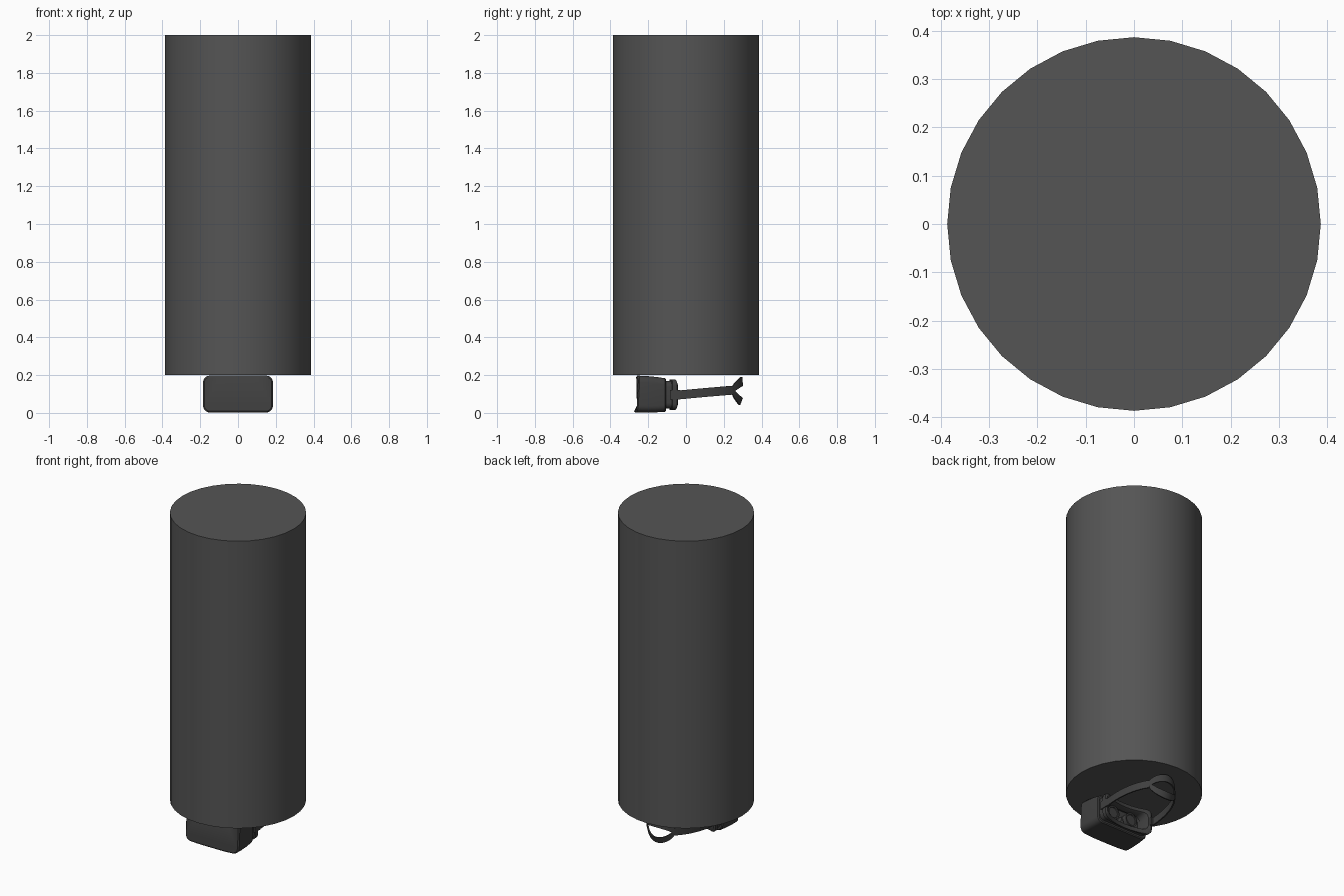
import bpy, bmesh, math
from mathutils import Vector

if "Cube" in bpy.data.objects:
    bpy.data.objects.remove(bpy.data.objects["Cube"])


def material(name, v):
    m = bpy.data.materials.new(name)
    m.diffuse_color = (v, v, v, 1)
    m.use_nodes = True
    m.node_tree.nodes["Principled BSDF"].inputs["Base Color"].default_value = m.diffuse_color
    return m


DARK = material("dark_grey", 0.09)
BLACK = material("black", 0.05)


def loft(name, rings, mat, caps=True, loop=False, smooth=35):
    """Skin a list of closed rings into one object."""
    bm = bmesh.new()
    vs = [[bm.verts.new(p) for p in r] for r in rings]
    n = len(rings[0])
    pairs = list(zip(vs, vs[1:])) + ([(vs[-1], vs[0])] if loop else [])
    for a, b in pairs:
        for i in range(n):
            bm.faces.new((a[i], a[(i + 1) % n], b[(i + 1) % n], b[i]))
    if caps and not loop:
        bm.faces.new(vs[0])
        bm.faces.new(vs[-1])
    bmesh.ops.recalc_face_normals(bm, faces=bm.faces)
    me = bpy.data.meshes.new(name)
    bm.to_mesh(me)
    bm.free()
    ob = bpy.data.objects.new(name, me)
    bpy.context.collection.objects.link(ob)
    me.materials.append(mat)
    bpy.context.view_layer.objects.active = ob
    ob.select_set(True)
    bpy.ops.object.shade_smooth_by_angle(angle=math.radians(smooth))
    ob.select_set(False)
    return ob


def rounded_rect(hw, z0, z1, r, seg=5, side=6):
    """Rounded rectangle in x/z, with extra points on the long sides."""
    pts = []
    for cx, cz, a0 in ((hw - r, z1 - r, 0), (r - hw, z1 - r, 90),
                       (r - hw, z0 + r, 180), (hw - r, z0 + r, 270)):
        pts += [(cx + r * math.cos(math.radians(a0 + 90 * i / seg)),
                 cz + r * math.sin(math.radians(a0 + 90 * i / seg))) for i in range(seg + 1)]
        if a0 in (0, 180):
            s = 1 if a0 == 0 else -1
            pts += [(s * (hw - r) * (1 - 2 * k / side), z1 if s > 0 else z0)
                    for k in range(1, side)]
    return pts


def disc(name, x, z, y0, y1, r, mat):
    rings = [[(x + q * math.cos(a * math.tau / 24), y, z + q * math.sin(a * math.tau / 24))
              for a in range(24)] for y, q in ((y0, r), (y1, r), (y1, r * 0.8), (y1 - 0.006, r * 0.75))]
    return loft(name, rings, mat)


# Tall cylinder
R = 0.387
loft("tall_cylinder", [[(R * math.cos(i * math.tau / 32), R * math.sin(i * math.tau / 32), z)
                        for i in range(32)] for z in (0.2, 2.0)], DARK)

# Headset shell: gently bowed front, tapering towards the open back
shell = []
for y, hw, z0, z1, r in ((-0.275, 0.178, 0.009, 0.190, 0.03), (-0.270, 0.185, 0.003, 0.197, 0.035),
                         (-0.22, 0.185, 0.002, 0.195, 0.035), (-0.16, 0.182, 0.003, 0.19, 0.035),
                         (-0.11, 0.178, 0.006, 0.183, 0.035), (-0.105, 0.172, 0.012, 0.178, 0.03),
                         (-0.105, 0.14, 0.035, 0.155, 0.03), (-0.14, 0.14, 0.035, 0.155, 0.03)):
    f = max(0, min(1, (-0.11 - y) / 0.16))
    shell.append([(x, y + f * (0.012 * z / 0.2 + 0.015 * (x / 0.185) ** 4), z)
                  for x, z in rounded_rect(hw, z0, z1, r)])
loft("headset_shell", shell, BLACK)

# Face cushion: hollow rim curved to fit a face
cushion = []
for y, d, bow in ((-0.11, 0, 0), (-0.075, 0, 0.3), (-0.072, -0.006, 0.4), (-0.048, -0.006, 0.9),
                  (-0.040, 0.004, 1), (-0.041, 0.018, 1), (-0.055, 0.024, 0.9), (-0.115, 0.028, 0)):
    cushion.append([(x, y - 0.04 * bow * max(0, 1 - (x / 0.165) ** 2), z)
                    for x, z in rounded_rect(0.166 - d, 0.022 + d, 0.17 - d, 0.032)])
loft("face_cushion", cushion, BLACK, loop=True)

# Nose block, lenses and strap clips, mirrored left and right
loft("nose_gap_cover", [[(x * s, y, z * 1.0) for x, z in ((-0.025, 0.04), (0.025, 0.04), (0, 0.10))]
                        for y, s in ((-0.142, 1), (-0.105, 0.7))], BLACK)
for s, side in ((1, "right"), (-1, "left")):
    disc(side + "_lens", s * 0.066, 0.1, -0.142, -0.10, 0.042, BLACK)
    loft(side + "_strap_clip", [[(s * x, y, z) for y, z in ((-0.085, 0.072), (-0.03, 0.072),
                                                          (-0.03, 0.122), (-0.085, 0.122))]
                                for x in (0.155, 0.176)], BLACK)


def band(name, samples, thick=0.008):
    """Flat strap: samples are (centre, width vector, outward vector)."""
    rings = []
    for c, w, o in samples:
        c, w, o = Vector(c), Vector(w) / 2, Vector(o).normalized() * thick / 2
        rings.append([c - w - o, c + w - o, c + w + o, c - w + o])
    return loft(name, rings, BLACK)


AX, BY = 0.17, 0.296
SPLIT = math.radians(56)


def height(y):
    return 0.095 + 0.08 * max(0, y + 0.03) ** 0.9


# Side straps following the head
for s, side in ((1, "right"), (-1, "left")):
    path = [((s * AX, y, height(y)), (0, 0, 0.047), (s, 0, 0)) for y in (-0.08, -0.04)]
    for i in range(15):
        t = SPLIT * i / 14
        y = BY * math.sin(t)
        path.append(((s * AX * math.cos(t), y, height(y)), (0, 0, 0.047),
                     (s * math.cos(t) / AX, math.sin(t) / BY, 0)))
    band(side + "_side_strap", path)

# Forked back straps forming an oval behind the head
for name, rise, width, lean in (("upper_back_strap", 0.047, 0.048, 0.004),
                                ("lower_back_strap", -0.06, 0.042, -0.014)):
    path = []
    zs = height(BY * math.sin(SPLIT))
    for i in range(29):
        u = -1 + i / 14
        t = math.pi / 2 - u * (math.pi / 2 - SPLIT)
        k = (1 - u * u) ** 0.75
        path.append(((AX * math.cos(t), BY * math.sin(t) - (0.006 if rise < 0 else 0) * k, zs + rise * k),
                     (0, -lean * k, width * (0.75 + 0.25 * k)) if rise > 0 else
                     (0, -lean * k, width * (0.8 + 0.1 * k)),
                     (math.cos(t) / AX, math.sin(t) / BY, 0)))
    band(name, path)
